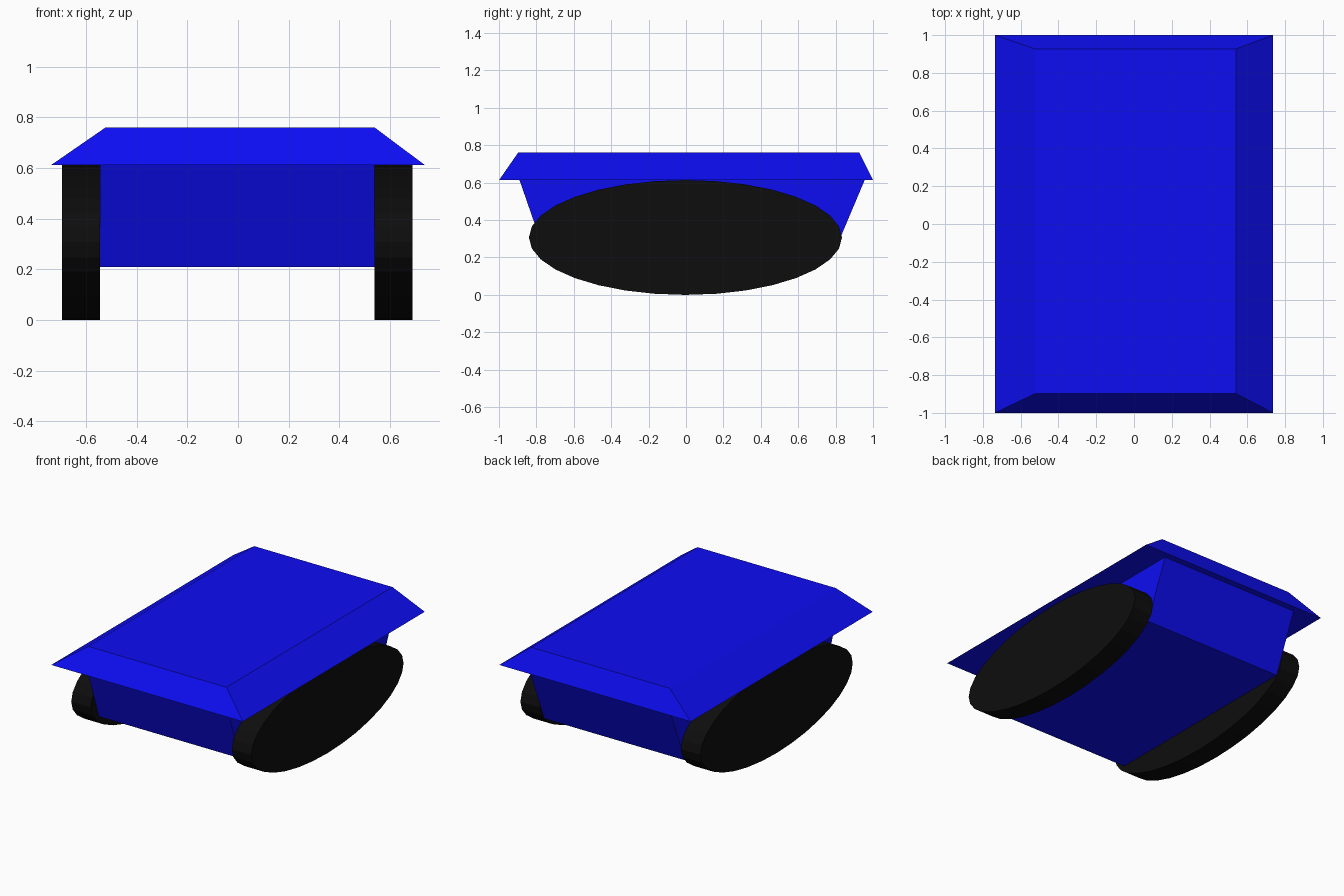
import bpy, bmesh
from math import pi
from mathutils import Matrix

if "Cube" in bpy.data.objects:
    bpy.data.objects.remove(bpy.data.objects["Cube"])


def material(name, color):
    mat = bpy.data.materials.new(name)
    mat.diffuse_color = color
    mat.use_nodes = True
    mat.node_tree.nodes["Principled BSDF"].inputs["Base Color"].default_value = mat.diffuse_color
    return mat


blue = material("blue_paint", (0.004, 0.004, 0.9, 1))
black = material("black_rubber", (0.004, 0.004, 0.004, 1))


def finish(name, bm, mat):
    bmesh.ops.recalc_face_normals(bm, faces=bm.faces)
    mesh = bpy.data.meshes.new(name)
    bm.to_mesh(mesh)
    bm.free()
    mesh.materials.append(mat)
    obj = bpy.data.objects.new(name, mesh)
    bpy.context.collection.objects.link(obj)


def tapered_box(name, z0, z1, bottom, top, mat):
    """Box whose bottom and top rectangles are (x0, x1, y0, y1)."""
    bm = bmesh.new()
    bmesh.ops.create_cube(bm, size=2)
    for v in bm.verts:
        x0, x1, y0, y1 = top if v.co.z > 0 else bottom
        v.co = (x1 if v.co.x > 0 else x0,
                y1 if v.co.y > 0 else y0,
                z1 if v.co.z > 0 else z0)
    finish(name, bm, mat)


def track(name, x):
    """Flattened disc standing on the ground, axis along x."""
    bm = bmesh.new()
    bmesh.ops.create_cone(bm, cap_ends=True, segments=32,
                          radius1=1, radius2=1, depth=1)
    bm.transform(Matrix.Translation((x, -0.003, 0.307))
                 @ Matrix.Diagonal((0.15, 0.837, 0.307, 1))
                 @ Matrix.Rotation(pi / 2, 4, 'Y'))
    finish(name, bm, black)


# Sloped upper deck
tapered_box("deck", 0.613, 0.76, (-0.737, 0.737, -1, 1),
            (-0.524, 0.54, -0.898, 0.927), blue)

# Hull between the tracks, with sloping ends
tapered_box("hull", 0.21, 0.613, (-0.545, 0.54, -0.75, 0.785),
            (-0.545, 0.54, -0.89, 0.955), blue)

# Oval tracks
track("left_track", -0.62)
track("right_track", 0.615)
